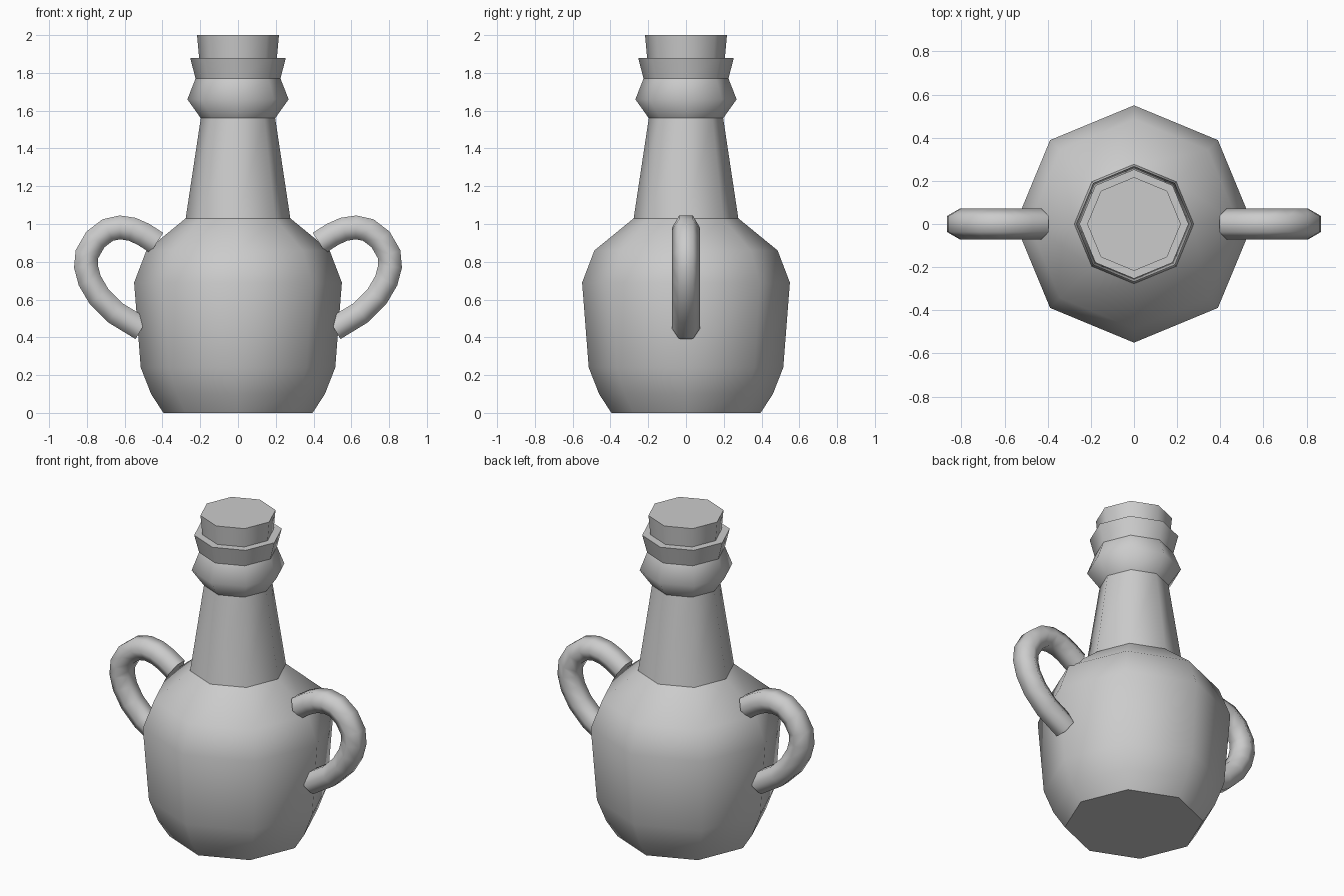
import bpy
import bmesh
import math
from mathutils import Vector

if "Cube" in bpy.data.objects:
    bpy.data.objects.remove(bpy.data.objects["Cube"], do_unlink=True)

grey = bpy.data.materials.new("plain grey")
grey.use_nodes = True
colour = (0.6, 0.6, 0.6, 1)
grey.diffuse_color = colour
grey.node_tree.nodes["Principled BSDF"].inputs["Base Color"].default_value = colour


def skin(name, rings, bottom=True, top=True):
    """Join rings of points into a smooth tube with optional flat end caps."""
    bm = bmesh.new()
    loops = [[bm.verts.new(p) for p in ring] for ring in rings]
    n = len(loops[0])
    for a, b in zip(loops, loops[1:]):
        for i in range(n):
            j = (i + 1) % n
            bm.faces.new((a[i], a[j], b[j], b[i])).smooth = True
    for wanted, loop in ((bottom, loops[0][::-1]), (top, loops[-1])):
        if wanted:
            cap = bm.faces.new(loop)
            for edge in cap.edges:
                edge.smooth = False
    bmesh.ops.recalc_face_normals(bm, faces=bm.faces)
    mesh = bpy.data.meshes.new(name)
    bm.to_mesh(mesh)
    bm.free()
    mesh.materials.append(grey)
    obj = bpy.data.objects.new(name, mesh)
    bpy.context.collection.objects.link(obj)
    return obj


def lathe(name, profile, bottom=False, top=False, sides=8):
    turns = [i * math.tau / sides for i in range(sides)]
    rings = [[(r * math.cos(t), r * math.sin(t), z) for t in turns] for r, z in profile]
    return skin(name, rings, bottom, top)


# Bottle, as separate sections so the joints between them stay crisp
lathe("body", [(0.395, 0), (0.46, 0.1), (0.515, 0.24), (0.55, 0.69),
               (0.485, 0.86), (0.277, 1.03)], bottom=True)
lathe("neck", [(0.277, 1.03), (0.197, 1.56)])
lathe("collar", [(0.197, 1.56), (0.268, 1.66), (0.225, 1.77)])
lathe("lip", [(0.225, 1.77), (0.253, 1.88)], top=True)
lathe("stopper", [(0.205, 1.87), (0.217, 2.0)], top=True)

# Curved handles: a six-sided tube swept along a path in the xz plane
path = [Vector((x, 0, z)) for x, z in (
    (0.43, 0.90), (0.50, 0.945), (0.56, 0.972), (0.625, 0.982), (0.69, 0.968),
    (0.755, 0.918), (0.80, 0.84), (0.805, 0.775), (0.785, 0.70),
    (0.735, 0.615), (0.65, 0.53), (0.51, 0.445))]
across = Vector((0, 1, 0))
rings = []
for i, p in enumerate(path):
    tangent = (path[min(i + 1, len(path) - 1)] - path[max(i - 1, 0)]).normalized()
    outward = across.cross(tangent)
    rings.append([p + 0.073 * (across * math.cos(t) + outward * math.sin(t))
                  for t in (k * math.tau / 6 for k in range(6))])

for name, side in (("left_handle", 1), ("right_handle", -1)):
    skin(name, [[(side * p.x, p.y, p.z) for p in ring] for ring in rings])
